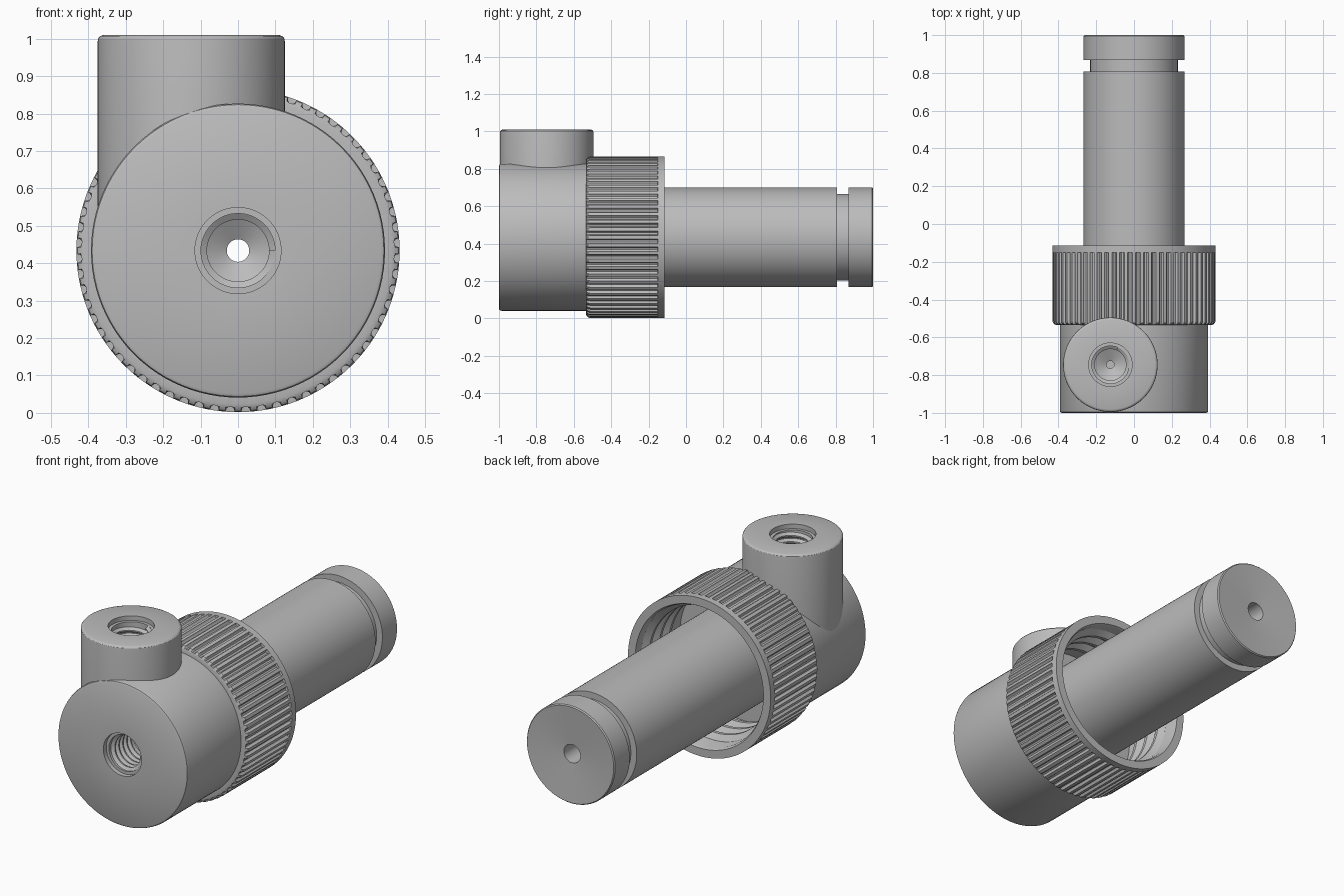
import bpy
import bmesh
from math import cos, sin, pi, radians
from mathutils import Matrix

if "Cube" in bpy.data.objects:
    bpy.data.objects.remove(bpy.data.objects["Cube"])

AXIS_Z = 0.434
ALONG_Y = Matrix.Translation((0, 0, AXIS_Z)) @ Matrix.Rotation(-pi / 2, 4, "X")
PORT_X, PORT_Y, PORT_TOP = -0.125, -0.745, 1.01
UPRIGHT = Matrix.Translation((PORT_X, PORT_Y, 0))

metal = bpy.data.materials.new("plain grey metal")
metal.use_nodes = True
grey = (0.5, 0.5, 0.5, 1)
metal.diffuse_color = grey
metal.node_tree.nodes["Principled BSDF"].inputs["Base Color"].default_value = grey


def smooth(obj):
    bpy.ops.object.select_all(action="DESELECT")
    obj.select_set(True)
    bpy.context.view_layer.objects.active = obj
    bpy.ops.object.shade_smooth_by_angle(angle=radians(30))


def finish(name, bm, place):
    bmesh.ops.recalc_face_normals(bm, faces=bm.faces)
    mesh = bpy.data.meshes.new(name)
    bm.to_mesh(mesh)
    bm.free()
    mesh.transform(place)
    mesh.materials.append(metal)
    obj = bpy.data.objects.new(name, mesh)
    bpy.context.collection.objects.link(obj)
    smooth(obj)
    return obj


def lathe(name, profile, place, angles=None, cut=None):
    """Revolve a closed (radius, height) loop; cut limits flagged points per angle."""
    angles = angles or [2 * pi * i / 96 for i in range(96)]
    bm = bmesh.new()
    columns = []
    for i, a in enumerate(angles):
        column = []
        for r, h, *grooved in profile:
            if grooved:
                r = min(r, cut[i])
            column.append(bm.verts.new((r * cos(a), r * sin(a), h)))
        columns.append(column)
    n = len(profile)
    for i, col in enumerate(columns):
        nxt = columns[(i + 1) % len(columns)]
        for j in range(n):
            k = (j + 1) % n
            bm.faces.new((col[j], nxt[j], nxt[k], col[k]))
    return finish(name, bm, place)


def thread(name, wall, crest, start, end, pitch, place, steps=48):
    """Helical ridge on the wall of a bore."""
    bm = bmesh.new()
    half = pitch * 0.42
    count = int((end - start - 2 * half) / pitch * steps)
    section = ((wall + 0.006, -half), (wall, -half), (crest, -half * 0.25),
               (crest, half * 0.25), (wall, half), (wall + 0.006, half))
    previous = None
    for i in range(count + 1):
        a = 2 * pi * i / steps
        h = start + half + pitch * i / steps
        ring = [bm.verts.new((r * cos(a), r * sin(a), h + d)) for r, d in section]
        if previous:
            for j in range(len(ring)):
                k = (j + 1) % len(ring)
                bm.faces.new((previous[j], ring[j], ring[k], previous[k]))
        else:
            bm.faces.new(ring)
        previous = ring
    bm.faces.new(previous)
    return finish(name, bm, place)


def socket(face, inward, tip):
    """Counterbored, drilled hole with a conical bottom."""
    steps = ((0.115, 0), (0.115, 0.025), (0.099, 0.025), (0.099, 0.23), (tip, 0.27))
    return [(r, face + inward * d) for r, d in steps]


# Body and plain stem, bored from end to end
body = lathe("body_and_stem", socket(-1, 1, 0.03)[::-1] + [
    (0.382, -1), (0.39, -0.996), (0.393, -0.987),
    (0.393, -0.49), (0.267, -0.49),
    (0.267, 0.808), (0.232, 0.808), (0.232, 0.868), (0.267, 0.868),
    (0.267, 0.994), (0.262, 1.0),
    (0.05, 0.985), (0.05, 0.8), (0.03, 0.78)], ALONG_Y)

# Room in the body for the side port
bpy.ops.mesh.primitive_cylinder_add(vertices=64, radius=0.18, depth=0.6,
                                    location=(PORT_X, PORT_Y, 0.9))
cutter = bpy.context.object
cutter.name = "port_cutter"
cutter.hide_render = True
cutter.data.materials.append(metal)
mod = body.modifiers.new("port_room", "BOOLEAN")
mod.operation = "DIFFERENCE"
mod.solver = "EXACT"
mod.object = cutter
smooth(body)
bpy.ops.object.modifier_apply(modifier=mod.name)
bpy.data.objects.remove(cutter)
smooth(body)

# Side port
lathe("side_port", socket(PORT_TOP, -1, 0.02)[::-1] + [
    (0.236, PORT_TOP), (0.244, PORT_TOP - 0.003), (0.249, PORT_TOP - 0.009),
    (0.25, PORT_TOP - 0.016), (0.25, 0.552), (0.02, 0.552)], UPRIGHT)

# Knurled collar with rounded grooves that stop at a plain rim
COLLAR_R, GROOVES, GROOVE_R = 0.432, 64, 0.0125
angles, cut = [], []
for g in range(GROOVES):
    for t in (-1, -0.8, -0.4, 0.4, 0.8, 1):
        angles.append(2 * pi * (g + 0.5) / GROOVES + t * GROOVE_R / COLLAR_R)
        cut.append(COLLAR_R - 1.2 * GROOVE_R * (1 - t * t) ** 0.5)
lathe("knurled_collar", [
    (0.38, -0.535), (0.41, -0.535, 1), (0.42, -0.532, 1), (0.429, -0.524, 1),
    (COLLAR_R, -0.512, 1), (COLLAR_R, -0.152, 1), (COLLAR_R, -0.151),
    (COLLAR_R, -0.115), (0.388, -0.115), (0.38, -0.13)], ALONG_Y, angles, cut)

# Internal threads
thread("collar_thread", 0.38, 0.352, -0.48, -0.135, 0.085, ALONG_Y, 96)
thread("front_socket_thread", 0.099, 0.083, -0.975, -0.77, 0.034, ALONG_Y)
thread("port_socket_thread", 0.099, 0.083, PORT_TOP - 0.23, PORT_TOP - 0.025, 0.034, UPRIGHT)
